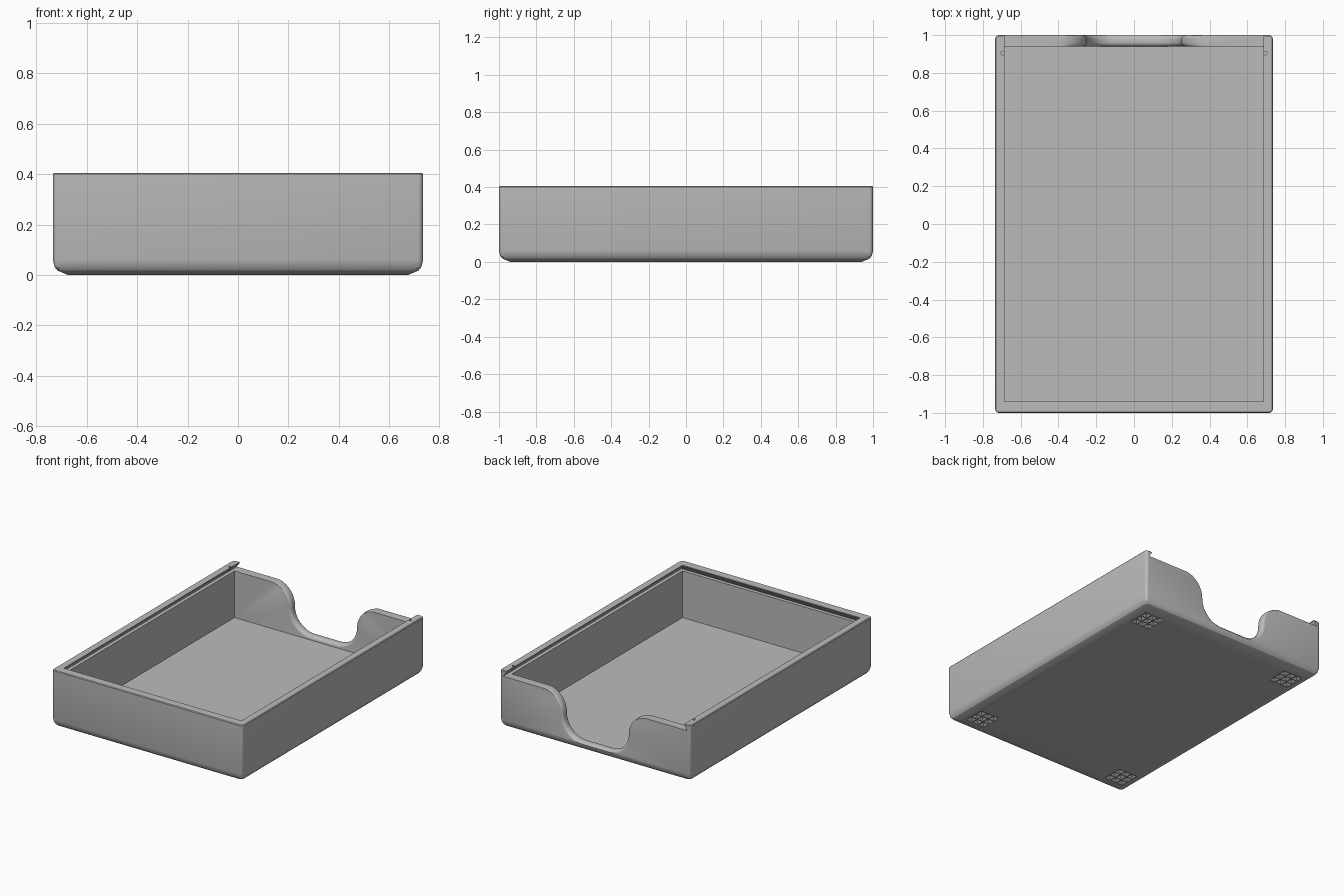
import bpy, bmesh, math

if "Cube" in bpy.data.objects:
    bpy.data.objects.remove(bpy.data.objects["Cube"])

W, L, H = 0.735, 1.0, 0.405        # half width, half length, height
IN_X, IN_Y = 0.685, 0.94           # cavity half sizes
FLOOR, LEDGE = 0.04, 0.365         # cavity floor, lid ledge

grey = bpy.data.materials.new("plain grey")
grey.diffuse_color = (0.5, 0.5, 0.5, 1)
grey.use_nodes = True
grey.node_tree.nodes["Principled BSDF"].inputs["Base Color"].default_value = grey.diffuse_color


def loft(name, loops):
    """Closed solid through a list of equal-length point loops."""
    bm = bmesh.new()
    rings = [[bm.verts.new(p) for p in loop] for loop in loops]
    n = len(rings[0])
    for a, b in zip(rings, rings[1:]):
        for i in range(n):
            j = (i + 1) % n
            bm.faces.new((a[i], a[j], b[j], b[i]))
    bm.faces.new(rings[0][::-1])
    bm.faces.new(rings[-1])
    bmesh.ops.recalc_face_normals(bm, faces=bm.faces)
    me = bpy.data.meshes.new(name)
    bm.to_mesh(me)
    bm.free()
    ob = bpy.data.objects.new(name, me)
    bpy.context.collection.objects.link(ob)
    me.materials.append(grey)
    return ob


def rect(x, y0, y1, z):
    return [(-x, y0, z), (x, y0, z), (x, y1, z), (-x, y1, z)]


def rounded_rect(inset, z, r=0.02, seg=4):
    pts = []
    for k, (sx, sy) in enumerate([(1, 1), (-1, 1), (-1, -1), (1, -1)]):
        cx, cy = sx * (W - inset - r), sy * (L - inset - r)
        for i in range(seg + 1):
            a = math.pi / 2 * (k + i / seg)
            pts.append((cx + r * math.cos(a), cy + r * math.sin(a), z))
    return pts


def disc(cx, cy, z, r, n, turn=0.0):
    return [(cx + r * math.cos(turn + math.tau * i / n),
             cy + r * math.sin(turn + math.tau * i / n), z) for i in range(n)]


def cut(target, cutter):
    cutter.hide_render = True
    mod = target.modifiers.new("cut", 'BOOLEAN')
    mod.operation = 'DIFFERENCE'
    mod.solver = 'EXACT'
    mod.object = cutter
    bpy.context.view_layer.objects.active = target
    bpy.ops.object.modifier_apply(modifier=mod.name)
    bpy.data.objects.remove(cutter)


# Outer shell with softened underside
shell = [(0.06, 0), (0.018, 0.018), (0.007, 0.032), (0, 0.06), (0, H - 0.005), (0.004, H)]
tray = loft("tray", [rounded_rect(i, z) for i, z in shell])

# Main cavity
cut(tray, loft("cavity_cutter", [rect(IN_X, -IN_Y, IN_Y, FLOOR), rect(IN_X, -IN_Y, IN_Y, 0.38)]))

# Dovetail lid groove, open at the back
cut(tray, loft("groove_cutter", [rect(IN_X + 0.025, -IN_Y - 0.025, 1.1, LEDGE),
                                 rect(IN_X, -IN_Y, 1.1, H - 0.005),
                                 rect(IN_X, -IN_Y, 1.1, H + 0.05)]))

# Thumb notch in the back wall: S-shaped sides with rounded lips
R, LIP, N = 0.15, 0.022, 12


def notch_loop(y, d):
    half = [(0.4, 0.5)]
    zc = LEDGE - R + 0.002
    for i in range(N + 1):                       # convex shoulder
        t = i / N
        a = math.pi / 2 * (1 + t)
        r = R - d * t
        half.append((0.4 + r * math.cos(a), zc + r * math.sin(a)))
    for i in range(1, N + 1):                    # concave foot
        a = -math.pi / 2 * i / N
        half.append((0.1 + (R + d) * math.cos(a), zc + (R + d) * math.sin(a)))
    return [(x, y, z) for x, z in half] + [(-x, y, z) for x, z in half[::-1]]


arc = [(LIP * (1 - math.cos(math.pi / 2 * i / 6)), LIP * (1 - math.sin(math.pi / 2 * i / 6)))
       for i in range(7)]
sections = [(0.9, LIP)] + [(IN_Y + s, d) for s, d in arc]
sections += [(L - s, d) for s, d in arc[::-1]] + [(1.05, LIP)]
cut(tray, loft("notch_cutter", [notch_loop(y, d) for y, d in sections]))

# Small lid detents in the side rails
for s in (-1, 1):
    cut(tray, loft("detent_cutter", [disc(s * 0.695, 0.905, z, 0.01, 12) for z in (0.372, 0.45)]))

# Corner grips underneath: 3 x 3 pyramid dimples each
for sx in (-1, 1):
    for sy in (-1, 1):
        for i in (-1, 0, 1):
            for j in (-1, 0, 1):
                x, y = sx * 0.585 + i * 0.05, sy * 0.83 + j * 0.05
                cut(tray, loft("grip_cutter", [disc(x, y, z, r, 4, math.pi / 4)
                                               for z, r in ((-0.01, 0.053), (0.016, 0.003))]))

bpy.ops.object.select_all(action='DESELECT')
tray.select_set(True)
bpy.context.view_layer.objects.active = tray
bpy.ops.object.shade_smooth_by_angle(angle=math.radians(25))
